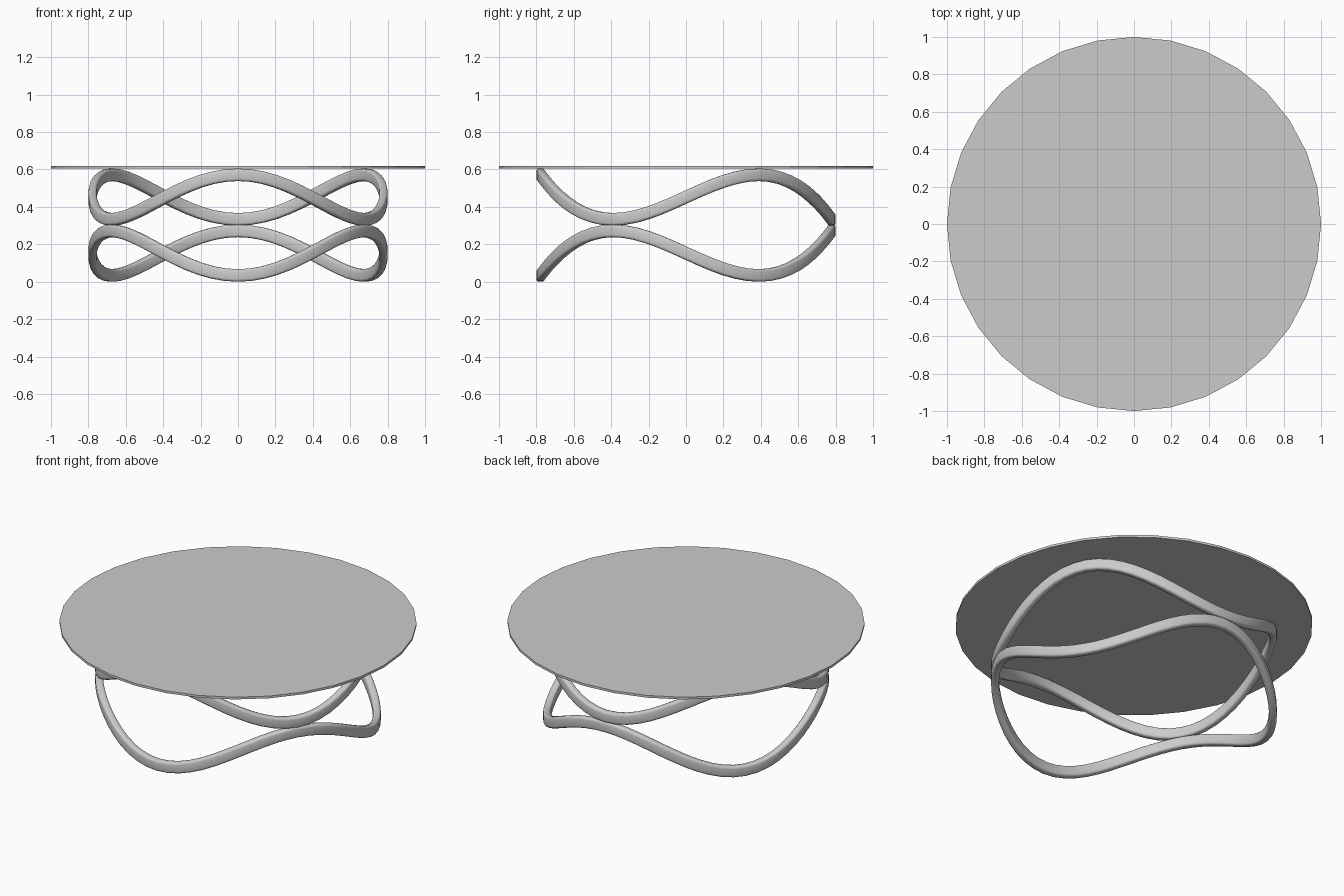
import bpy, bmesh
from math import sin, cos, pi, radians
from mathutils import Vector

if "Cube" in bpy.data.objects:
    bpy.data.objects.remove(bpy.data.objects["Cube"])

RING_H = 0.067    # band height
RING_W = 0.044    # band thickness
RADIUS = 0.80 - RING_W / 2
MEAN = 0.1525
AMP = MEAN - RING_H / 2


def add_object(name, bm):
    bmesh.ops.recalc_face_normals(bm, faces=bm.faces)
    mesh = bpy.data.meshes.new(name)
    bm.to_mesh(mesh)
    bm.free()
    obj = bpy.data.objects.new(name, mesh)
    bpy.context.collection.objects.link(obj)
    return obj


def rounded_profile(w, h, r, steps=3):
    pts = []
    for k, (sx, sy) in enumerate([(1, 1), (-1, 1), (-1, -1), (1, -1)]):
        for i in range(steps + 1):
            a = pi / 2 * (k + i / steps)
            pts.append((sx * (w / 2 - r) + r * cos(a), sy * (h / 2 - r) + r * sin(a)))
    return pts


def wave_ring(name, mean, sign, segments=72):
    # rounded band swept along a three-wave circle
    bm = bmesh.new()
    profile = rounded_profile(RING_W, RING_H, 0.014)
    loops = []
    for i in range(segments):
        t = 2 * pi * i / segments            # angle measured from the front
        out = Vector((sin(t), -cos(t), 0))
        centre = out * RADIUS + Vector((0, 0, mean + sign * AMP * cos(3 * t)))
        tangent = Vector((RADIUS * cos(t), RADIUS * sin(t), -3 * sign * AMP * sin(3 * t))).normalized()
        up = out.cross(tangent).normalized()
        loops.append([bm.verts.new(centre + out * a + up * b) for a, b in profile])
    n = len(profile)
    for i in range(segments):
        p, q = loops[i], loops[(i + 1) % segments]
        for j in range(n):
            k = (j + 1) % n
            bm.faces.new((p[j], q[j], q[k], p[k]))
    obj = add_object(name, bm)
    bpy.ops.object.select_all(action='DESELECT')
    obj.select_set(True)
    bpy.context.view_layer.objects.active = obj
    bpy.ops.object.shade_smooth_by_angle(angle=radians(40))
    return obj


# two stacked wavy rings, mirrored so crests meet troughs
wave_ring("lower_wave_ring", MEAN, -1)
wave_ring("upper_wave_ring", MEAN * 3 - 0.005, 1)

# thin 32-sided table top
bpy.ops.mesh.primitive_cylinder_add(vertices=32, radius=1.0, depth=0.014, location=(0, 0, 0.612))
bpy.context.object.name = "table_top"
